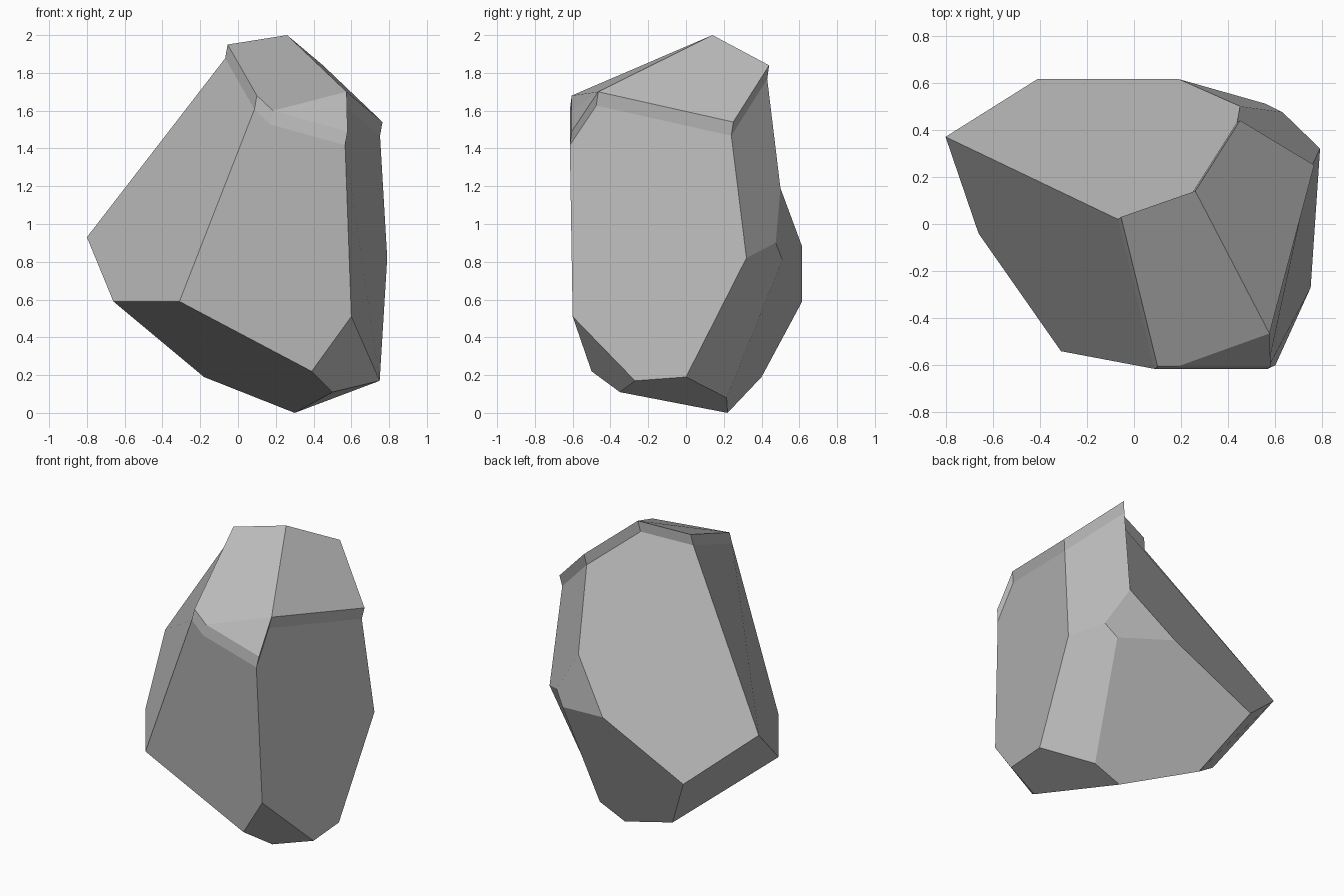
import bpy
import bmesh
from mathutils import Vector

# Remove the default cube
cube = bpy.data.objects.get("Cube")
if cube:
    bpy.data.objects.remove(cube, do_unlink=True)


def flat_material(name, color):
    mat = bpy.data.materials.new(name)
    mat.use_nodes = True
    mat.diffuse_color = color
    mat.node_tree.nodes["Principled BSDF"].inputs["Base Color"].default_value = color
    return mat


# Corners of the cap, walking round its rim from the left peak
cap_rim = {
    "A": (-.055, .03, 1.95), "B": (.26, .14, 2), "U": (.45, .44, 1.84),
    "C": (.765, .25, 1.54), "D": (.575, -.465, 1.7), "H": (.58, -.605, 1.49),
    "F": (.185, -.605, 1.6), "E": (.1, -.605, 1.68),
}

# Corners of the body below the cap
body = {
    "J": (.79, .32, .82), "K": (.6, -.6, .51), "L": (.75, -.27, .17),
    "V": (.75, 0, .19), "M": (.5, -.35, .11), "N": (.3, .22, 0),
    "O": (.39, -.5, .22), "P": (-.31, -.54, .59), "Q": (-.66, -.04, .59),
    "R": (-.8, .37, .93), "S": (-.18, .4, .19), "Z": (-.41, .615, .59),
    "X": (.19, .615, .88), "Y": (.45, .5, 1.19), "W": (.63, .475, .9),
    "T": (.56, .51, .81), "G": (.49, .215, .08),
}

# Each facet is a loop of corner letters; lower case is the rim's bottom edge
cap_facets = ["ABDFE", "BUCD", "FDH"]
body_facets = [
    "abuYXZR",   # back slope
    "aRQPe",     # left slope
    "efhKOP",    # front
    "dcJVLKh",   # right
    "cuYWJ",     # back right
    "YXTW",      # back notch
    "JWTGV",     # lower back right
    "XZSNGT",    # lower back
    "RQSZ",      # lower left edge
    "PQSNMO",    # underside
    "KLMO",      # front foot chip
    "VGNML",     # base chip
]

bm = bmesh.new()
verts = {}
rim_drop = Vector((-.013, -.01, -.073))
for key, co in {**cap_rim, **body}.items():
    verts[key] = bm.verts.new(co)
for key, co in cap_rim.items():
    verts[key.lower()] = bm.verts.new(Vector(co) + rim_drop)

for loop in cap_facets + body_facets:
    bm.faces.new([verts[key] for key in loop])

# Narrow band joining the cap to the body
rim = list(cap_rim)
for here, after in zip(rim, rim[1:] + rim[:1]):
    band = here + after + after.lower() + here.lower()
    bm.faces.new([verts[key] for key in band])

bmesh.ops.recalc_face_normals(bm, faces=bm.faces)
mesh = bpy.data.meshes.new("rock")
bm.to_mesh(mesh)
bm.free()

rock = bpy.data.objects.new("rock", mesh)
bpy.context.collection.objects.link(rock)
mesh.materials.append(flat_material("stone grey", (.5, .5, .5, 1)))
